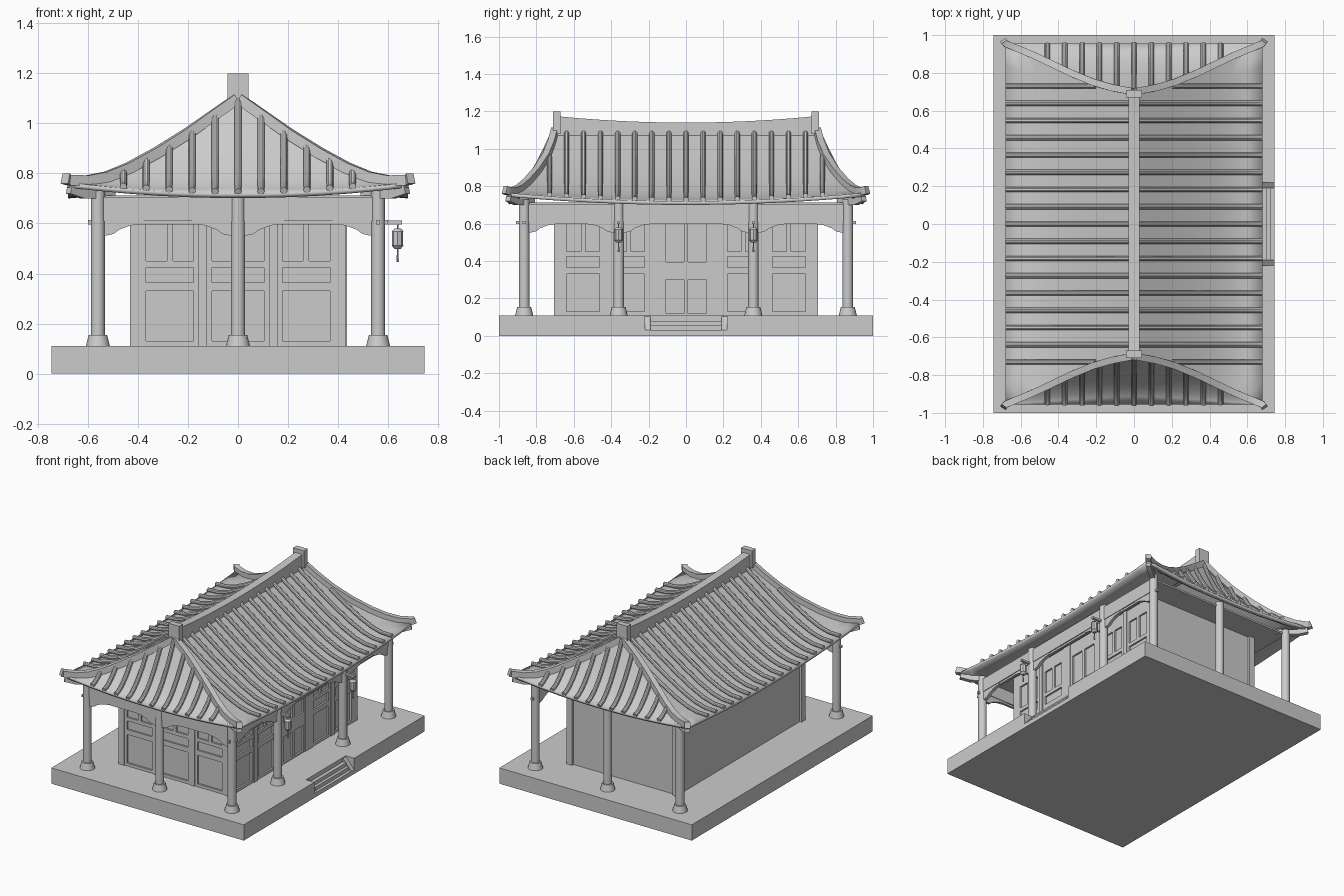
import bpy, bmesh, math
from mathutils import Vector

if "Cube" in bpy.data.objects:
    bpy.data.objects.remove(bpy.data.objects["Cube"])

GREY = (0.6, 0.6, 0.6, 1)
mat = bpy.data.materials.new("stone_grey")
mat.use_nodes = True
mat.diffuse_color = GREY
mat.node_tree.nodes["Principled BSDF"].inputs["Base Color"].default_value = GREY


def finish(name, bm, fix=True):
    if fix:
        bmesh.ops.recalc_face_normals(bm, faces=bm.faces)
    me = bpy.data.meshes.new(name)
    bm.to_mesh(me)
    bm.free()
    me.materials.append(mat)
    me.shade_smooth()
    me.set_sharp_from_angle(angle=math.radians(35))
    ob = bpy.data.objects.new(name, me)
    bpy.context.collection.objects.link(ob)
    return ob


def box(bm, x0, x1, y0, y1, z0, z1):
    vs = bmesh.ops.create_cube(bm, size=1)["verts"]
    for v in vs:
        v.co = (x1 if v.co.x > 0 else x0, y1 if v.co.y > 0 else y0, z1 if v.co.z > 0 else z0)


def cone(bm, x, y, z0, z1, r0, r1, n=16):
    vs = bmesh.ops.create_cone(bm, cap_ends=True, segments=n, radius1=r0, radius2=r1, depth=z1 - z0)["verts"]
    bmesh.ops.translate(bm, verts=vs, vec=(x, y, (z0 + z1) / 2))


def prism(bm, pts, vec):
    """Extrude a flat outline along vec."""
    vec = Vector(vec)
    a = [bm.verts.new(p) for p in pts]
    b = [bm.verts.new(Vector(p) + vec) for p in pts]
    bm.faces.new(a)
    bm.faces.new(b[::-1])
    for i in range(len(a)):
        j = (i + 1) % len(a)
        bm.faces.new((a[i], b[i], b[j], a[j]))


def sweep(bm, path, section):
    """Run a (side, up) section along a path."""
    path = [Vector(p) for p in path]
    rings = []
    for i, p in enumerate(path):
        t = (path[min(i + 1, len(path) - 1)] - path[max(i - 1, 0)]).normalized()
        s = t.cross(Vector((0, 0, 1))).normalized()
        u = s.cross(t)
        rings.append([bm.verts.new(p + s * a + u * b) for a, b in section])
    n = len(section)
    for r, q in zip(rings, rings[1:]):
        for i in range(n):
            bm.faces.new((r[i], r[(i + 1) % n], q[(i + 1) % n], q[i]))
    bm.faces.new(rings[0])
    bm.faces.new(rings[-1][::-1])


def lerp(table, x):
    for (a, p), (b, q) in zip(table, table[1:]):
        if x <= b:
            return p + (q - p) * (x - a) / (b - a)
    return table[-1][1]


# Platform with a notch for the steps
bm = bmesh.new()
prism(bm, [(-.745, -1, 0), (.745, -1, 0), (.745, -.22, 0), (.68, -.22, 0), (.68, .22, 0),
           (.745, .22, 0), (.745, 1, 0), (-.745, 1, 0)], (0, 0, .11))
finish("platform", bm)
bm = bmesh.new()
for i in range(3):
    box(bm, .675, .745 - .02 * i, -.192, .192, 0, .03 + .025 * i)
for y in (-.22, .19):
    prism(bm, [(.675, y, 0), (.745, y, 0), (.745, y, .03), (.675, y, .11)], (0, .03, 0))
finish("steps", bm)

# Columns with flared feet
CX, CY, MY = .56, .865, .36
spots = [(x, y) for x in (-CX, 0, CX) for y in (-CY, CY)] + [(CX, -MY), (CX, MY)]
bm = bmesh.new()
for x, y in spots:
    cone(bm, x, y, .11, .73, .028, .028)
    cone(bm, x, y, .11, .155, .048, .037)
finish("columns", bm)

# Tie beams with projecting ends on the front and the step side
bm = bmesh.new()
box(bm, -CX, CX, -CY - .015, -CY + .015, .61, .705)
box(bm, CX - .015, CX + .015, -CY, CY, .61, .705)
box(bm, -CX - .04, CX + .04, -CY - .008, -CY + .008, .597, .613)
box(bm, CX - .008, CX + .008, -CY - .045, CY + .045, .597, .613)
for y in (-MY, MY):
    box(bm, CX, .655, y - .008, y + .008, .597, .611)
finish("tie_beams", bm)

# Carved brackets beside the columns
BRACKET = [(0, .612), (.185, .612), (.175, .598), (.13, .592), (.085, .575), (.062, .558), (0, .545)]
bm = bmesh.new()
for xs in ((-CX, 0), (0, CX)):
    for o, s in ((xs[0], 1), (xs[1], -1)):
        prism(bm, [(o + s * d, -CY - .011, z) for d, z in BRACKET], (0, .022, 0))
for ys in ((-CY, -MY), (-MY, MY), (MY, CY)):
    for o, s in ((ys[0], 1), (ys[1], -1)):
        prism(bm, [(CX - .011, o + s * d, z) for d, z in BRACKET], (.022, 0, 0))
finish("brackets", bm)

# Hall walls and corner posts
WX, WY, TOP = .43, .70, .71
bm = bmesh.new()
box(bm, -WX + .012, WX - .012, -WY + .012, WY - .012, .11, TOP)
for x in (-1, 1):
    for y in (-1, 1):
        box(bm, *sorted((x * (WX + .002), x * (WX - .042))), *sorted((y * (WY + .005), y * (WY - .04))), .11, TOP)
finish("walls", bm)

# Ceiling under the eaves
bm = bmesh.new()
box(bm, -CX, CX, -CY, CY, .70, .712)
finish("ceiling", bm)


def bay(put, a, b, rails, mullion):
    """Stiles, rails and a central mullion framing sunken panels."""
    for p in (a, b - .022):
        put(p, p + .022, .11, TOP)
    for z0, z1 in rails:
        put(a, b, z0, z1)
    m = (a + b) / 2
    put(m - .012, m + .012, mullion, TOP)


SCREEN = [(.11, .13), (.33, .365), (.425, .45), (.61, TOP)]
DOOR = [(.11, .12), (.30, .395), (.605, TOP)]
bm = bmesh.new()


def front(a, b, z0, z1, d=0):
    box(bm, a, b, -WY - d, -WY + .014, z0, z1)


def side(a, b, z0, z1, d=0):
    box(bm, WX - .014, WX + d, a, b, z0, z1)


for a, b in ((-.39, -.155), (-.125, .125), (.155, .39)):
    bay(front, a, b, SCREEN, .425)
for a, b in ((-.66, -.44), (-.41, -.20), (.20, .41), (.44, .66)):
    bay(side, a, b, SCREEN, .425)
bay(side, -.13, .13, DOOR, .11)
for s in (-1, 1):
    front(s * .14 - .017, s * .14 + .017, .11, TOP, .006)
    side(s * .165 - .036, s * .165 + .036, .11, TOP, .004)
    side(s * .425 - .017, s * .425 + .017, .11, TOP, .006)
finish("screens_and_doors", bm)

# Roof shape: height along the hip, hip plan line, sagging eaves
EX, EY = .68, .955
HIP_Z = [(0, 1.09), (.1, 1.02), (.2, .95), (.32, .875), (.43, .815), (.52, .778), (.6, .762), (EX, .765)]
HIP_Y = [(0, .70), (.1, .718), (.2, .745), (.32, .793), (.43, .845), (.52, .888), (.6, .922), (EX, EY)]
XS = [x for x, _ in HIP_Z]


def main_z(x, y):
    f = min(1, abs(y) / lerp(HIP_Y, x))
    return lerp(HIP_Z, x) - .045 * (x / EX) ** 2 * (1 - f * f)


def end_point(x, t):
    h, y = lerp(HIP_Z, abs(x)), lerp(HIP_Y, abs(x))
    e = .72 + .045 * (x / EX) ** 2
    return Vector((x, y + (EY - y) * t, e + (h - e) * (1 - t) ** 1.6))


def grid(bm, rows):
    vs = [[bm.verts.new(p) for p in r] for r in rows]
    for r, q in zip(vs, vs[1:]):
        for i in range(len(r) - 1):
            bm.faces.new((r[i], r[i + 1], q[i + 1], q[i]))


bm = bmesh.new()
for s in (-1, 1):
    grid(bm, [[(s * x, k / 8 * lerp(HIP_Y, x), main_z(x, k / 8 * lerp(HIP_Y, x)))
               for k in range(-8, 9)] for x in XS])
    ends = [-x for x in XS[:0:-1]] + XS
    rows = [[end_point(x, k / 6) for k in range(7)] for x in ends]
    grid(bm, [[(p.x, s * p.y, p.z) for p in r] for r in rows])
bmesh.ops.remove_doubles(bm, verts=bm.verts, dist=.0005)
bm.normal_update()
bmesh.ops.reverse_faces(bm, faces=[f for f in bm.faces if f.normal.z < 0])
roof = finish("roof", bm, fix=False)
solid = roof.modifiers.new("thickness", "SOLIDIFY")
solid.thickness = .02
solid.offset = -1

# Round tile ribs
ROUND = [(.014 * math.cos(i * math.pi / 5), .008 + .014 * math.sin(i * math.pi / 5)) for i in range(10)]
bm = bmesh.new()
for i in range(-8, 9):
    y = i * .0913
    xs = [x for x in XS if lerp(HIP_Y, x) >= abs(y)]
    for s in (-1, 1):
        sweep(bm, [(s * x, y, main_z(x, y)) for x in xs], ROUND)
for i in range(-5, 6):
    pts = [end_point(i * .0917, k / 6) for k in range(7)]
    for s in (-1, 1):
        sweep(bm, [(p.x, s * p.y, p.z) for p in pts], ROUND)
finish("tile_ribs", bm)

# Hip ridges with upturned tips, and the beams below the corners
bm = bmesh.new()
beams = bmesh.new()
for sx in (-1, 1):
    for sy in (-1, 1):
        path = [(sx * x, sy * lerp(HIP_Y, x), lerp(HIP_Z, x)) for x in XS] + [(sx * .692, sy * .972, .772)]
        sweep(bm, path, [(-.018, -.012), (.018, -.012), (.018, .03), (-.018, .03)])
        sweep(beams, [(sx * .5, sy * .82, .715), (sx * .62, sy * .91, .718), (sx * .675, sy * .95, .737)],
              [(-.016, -.018), (.016, -.018), (.016, .018), (-.016, .018)])
finish("hip_ridges", bm)
finish("corner_beams", beams)

# Main ridge dipping in the middle, with end blocks
bm = bmesh.new()
ridge = [(y * .115, 1.14 + .034 * (y / 6) ** 2) for y in range(-6, 7)]
prism(bm, [(-.028, y, z) for y, z in ridge] + [(-.028, .69, 1.06), (-.028, -.69, 1.06)], (.056, 0, 0))
for s in (-1, 1):
    box(bm, -.042, .042, s * .69 - .02, s * .69 + .02, 1.08, 1.2)
finish("main_ridge", bm)

# Hanging lanterns
bm = bmesh.new()
for y in (-MY, MY):
    x = .638
    cone(bm, x, y, .57, .60, .003, .003, 6)
    cone(bm, x, y, .512, .568, .022, .022, 8)
    cone(bm, x, y, .568, .58, .024, .012, 8)
    cone(bm, x, y, .498, .512, .012, .024, 8)
    cone(bm, x, y, .465, .498, .003, .003, 6)
    cone(bm, x, y, .447, .475, .006, .004, 6)
finish("lanterns", bm)
